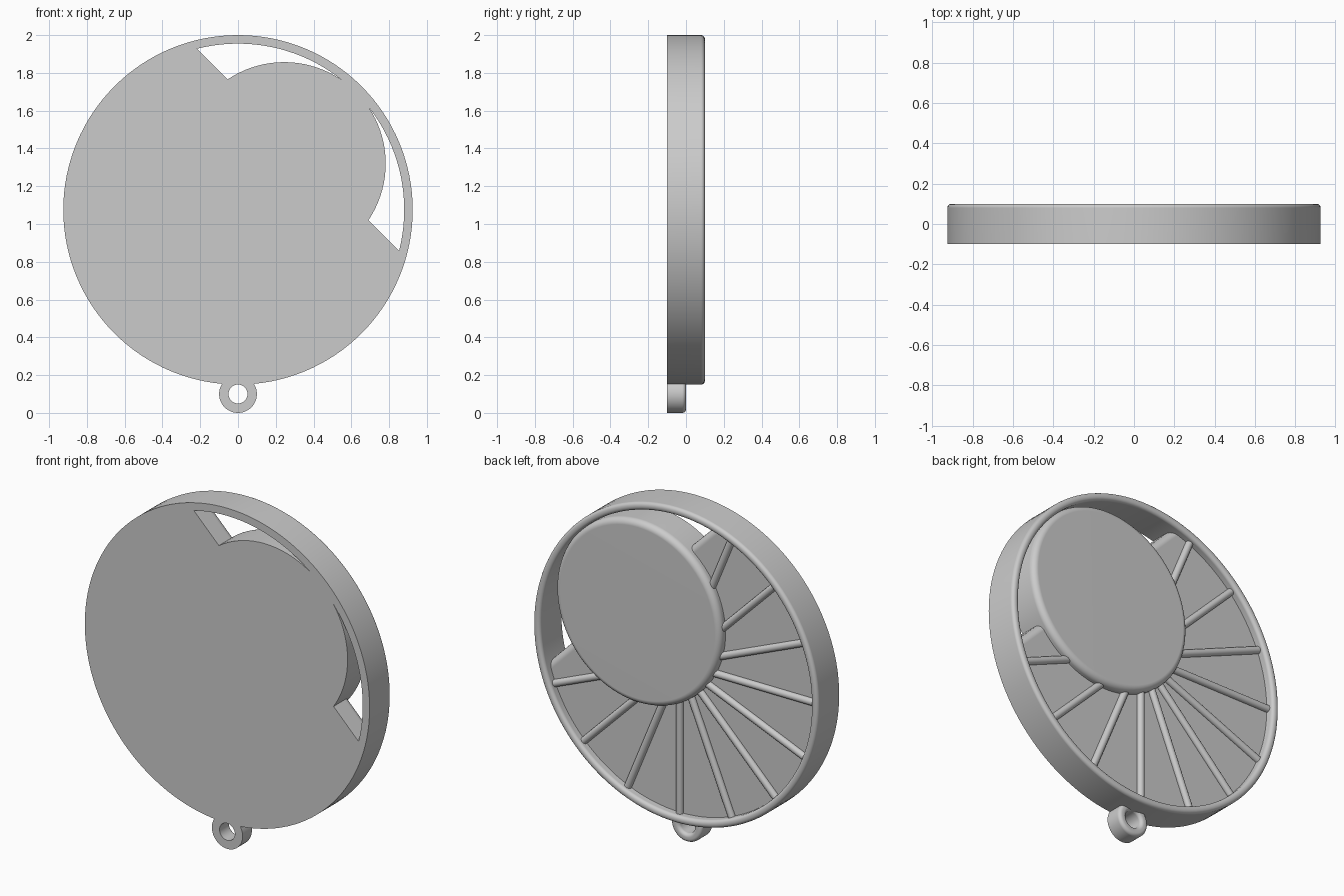
import bpy
import bmesh
import math
from math import cos, sin, pi, radians
from mathutils import Matrix, Vector

if "Cube" in bpy.data.objects:
    bpy.data.objects.remove(bpy.data.objects["Cube"], do_unlink=True)

# One material for the whole model
grey = bpy.data.materials.new("plain_grey")
grey.use_nodes = True
COLOUR = (0.6, 0.6, 0.6, 1)
grey.diffuse_color = COLOUR
grey.node_tree.nodes["Principled BSDF"].inputs["Base Color"].default_value = COLOUR

FRONT, BACK = -0.1, 0.1
CENTRE = Vector((0, 0, 1.075))
INNER_RADIUS = 0.88
FLOOR_LEVEL = 0.05
CHORD = 0.45            # distance of the floor's straight edge from the centre


def finish(bm, name):
    """Turn a bmesh into a smooth-shaded object with crisp edges."""
    bmesh.ops.remove_doubles(bm, verts=bm.verts, dist=1e-5)
    bmesh.ops.recalc_face_normals(bm, faces=bm.faces)
    mesh = bpy.data.meshes.new(name)
    bm.to_mesh(mesh)
    bm.free()
    mesh.materials.append(grey)
    obj = bpy.data.objects.new(name, mesh)
    bpy.context.collection.objects.link(obj)
    bpy.ops.object.select_all(action="DESELECT")
    obj.select_set(True)
    bpy.context.view_layer.objects.active = obj
    bpy.ops.object.shade_smooth_by_angle(angle=radians(35))
    weighted = obj.modifiers.new("even_shading", "WEIGHTED_NORMAL")
    weighted.keep_sharp = True
    return obj


def fillet(r, y, size, start, steps=5):
    """Quarter-circle of (radius, depth) points around a fillet centre."""
    return [(r + size * cos(start + pi / 2 * i / steps),
             y + size * sin(start + pi / 2 * i / steps)) for i in range(steps + 1)]


def lathe(name, profile, centre, segments, closed):
    """Revolve a (radius, depth) profile about the front-to-back axis."""
    bm = bmesh.new()
    rings = []
    for s in range(segments):
        a = 2 * pi * s / segments
        rings.append([bm.verts.new(centre + Vector((r * cos(a), y, r * sin(a))))
                      for r, y in profile])
    count = len(profile)
    for s in range(segments):
        a, b = rings[s], rings[(s + 1) % segments]
        for i in range(count if closed else count - 1):
            j = (i + 1) % count
            bm.faces.new((a[i], a[j], b[j], b[i]))
    return finish(bm, name)


def band(name, inner, outer, back, round_size, centre, segments):
    """Flat-fronted hoop with both back edges rounded."""
    profile = [(inner, FRONT), (outer, FRONT)]
    profile += fillet(outer - round_size, back - round_size, round_size, 0)
    profile += fillet(inner + round_size, back - round_size, round_size, pi / 2)
    return lathe(name, profile, centre, segments, True)


# Outer rim and hanging loop
band("outer_rim", INNER_RADIUS, 0.925, BACK, 0.02, CENTRE, 128)
band("hanging_loop", 0.05, 0.1, 0.0, 0.02, Vector((0, 0, 0.1)), 48)

# Offset round boss that touches the rim at its upper left
boss_radius, boss_round = 0.537, 0.035
boss_profile = [(0, FRONT), (boss_radius, FRONT)]
boss_profile += fillet(boss_radius - boss_round, BACK - boss_round, boss_round, 0)
boss_profile += [(0, BACK)]
lathe("round_boss", boss_profile, CENTRE + Vector((0.245, 0, 0.245)), 96, False)

# Floor plate: a disc cut straight across, with the cut's back edge rounded
bm = bmesh.new()
plate_radius = INNER_RADIUS + 0.01
half = math.acos(CHORD / plate_radius)
arc = [pi / 4 + half + (2 * pi - 2 * half) * i / 80 for i in range(81)]
face = bm.faces.new([bm.verts.new(CENTRE + Vector((plate_radius * cos(a), FRONT,
                                                   plate_radius * sin(a)))) for a in arc])
moved = bmesh.ops.extrude_face_region(bm, geom=[face])["geom"]
bmesh.ops.translate(bm, vec=(0, FLOOR_LEVEL - FRONT, 0),
                    verts=[v for v in moved if isinstance(v, bmesh.types.BMVert)])
chord_edges = [e for e in bm.edges if e.calc_length() > 0.5
               and all(v.co.y > 0 for v in e.verts)]
bmesh.ops.bevel(bm, geom=chord_edges, offset=0.045, segments=5, profile=0.5,
                affect="EDGES")
finish(bm, "floor_plate")

# Round ribs fanning out across the floor
rib_start, rib_end = 0.1, 0.89
for i in range(11):
    angle = radians(112.5 + 22.5 * i)
    direction = Vector((cos(angle), 0, sin(angle)))
    middle = CENTRE + direction * (rib_start + rib_end) / 2 + Vector((0, FLOOR_LEVEL + 0.005, 0))
    turn = direction.to_track_quat("Z", "Y").to_matrix().to_4x4()
    bm = bmesh.new()
    bmesh.ops.create_cone(bm, cap_ends=True, segments=16, radius1=0.021, radius2=0.021,
                          depth=rib_end - rib_start,
                          matrix=Matrix.Translation(middle) @ turn)
    finish(bm, f"rib_{i + 1}")
